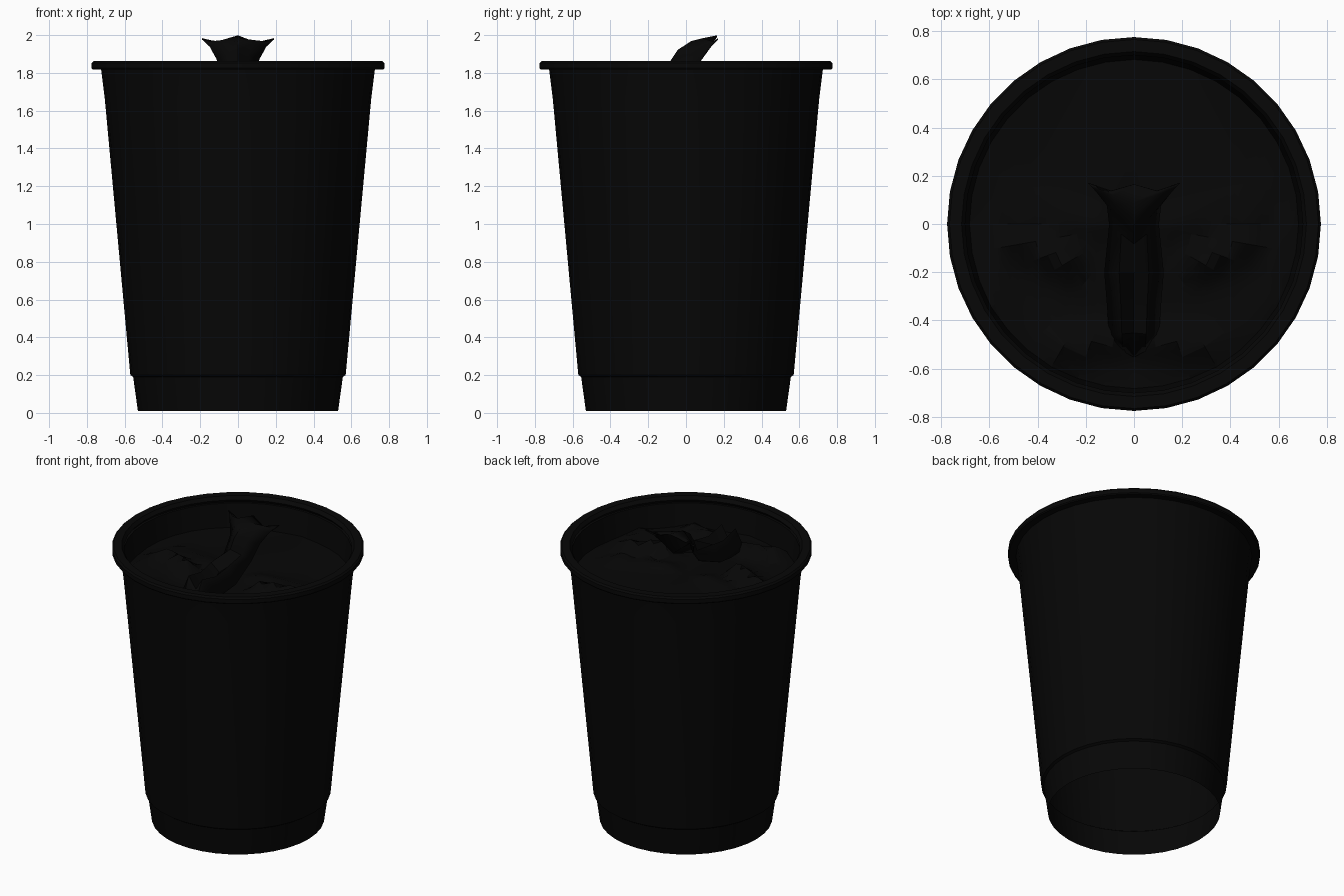
import bpy, bmesh, math

cube = bpy.data.objects.get("Cube")
if cube:
    bpy.data.objects.remove(cube, do_unlink=True)

black = bpy.data.materials.new("matte black")
black.use_nodes = True
black.diffuse_color = (0.002, 0.002, 0.002, 1)
black.node_tree.nodes["Principled BSDF"].inputs["Base Color"].default_value = (0.002, 0.002, 0.002, 1)
SIDES = 36


def finish(name, bm, angle=35, thickness=0):
    bmesh.ops.remove_doubles(bm, verts=bm.verts, dist=0.0005)
    bmesh.ops.recalc_face_normals(bm, faces=bm.faces)
    mesh = bpy.data.meshes.new(name)
    bm.to_mesh(mesh)
    bm.free()
    obj = bpy.data.objects.new(name, mesh)
    bpy.context.collection.objects.link(obj)
    mesh.materials.append(black)
    bpy.ops.object.select_all(action='DESELECT')
    obj.select_set(True)
    bpy.context.view_layer.objects.active = obj
    bpy.ops.object.shade_smooth_by_angle(angle=math.radians(angle))
    if thickness:
        solid = obj.modifiers.new("thickness", 'SOLIDIFY')
        solid.thickness = thickness
        solid.offset = 0


def grid_faces(bm, rows, closed=False):
    for a, b in zip(rows, rows[1:]):
        n = len(a)
        for i in range(n if closed else n - 1):
            j = (i + 1) % n
            bm.faces.new((a[i], a[j], b[j], b[i]))


def ring(bm, r, height):
    out = []
    for i in range(SIDES):
        t = math.tau * i / SIDES
        x, y = r * math.cos(t), r * math.sin(t)
        out.append(bm.verts.new((x, y, height(x, y))))
    return out


def lathe(name, profile):
    bm = bmesh.new()
    rows = [ring(bm, r, lambda x, y, z=z: z) for r, z in profile]
    grid_faces(bm, rows, closed=True)
    finish(name, bm)


# Thin tapered wall, open underneath, with a stepped foot
lathe("cup_wall", [(0.53, 0.01), (0.555, 0.19), (0.57, 0.2), (0.705, 1.66),
                   (0.725, 1.82), (0.7, 1.82), (0.68, 1.64)])

# Flat-sided rolled rim
lathe("rim", [(0.715, 1.82), (0.77, 1.818), (0.775, 1.825), (0.775, 1.852),
              (0.765, 1.863), (0.715, 1.863), (0.7, 1.84), (0.715, 1.82)])

# Sunken crumpled top: creases are raised along mirrored segments
creases = [((0.28, -0.16), (0.47, -0.08), 0.09), ((0.1, -0.48), (0.32, -0.52), 0.08),
           ((0.57, -0.35), (0.57, -0.1), 0.04), ((0.15, 0.0), (0.5, 0.08), 0.03)]


def crumple(x, y):
    z = 1.66 + 0.008 * math.sin(9 * abs(x) + 5 * y)
    x = abs(x)
    for (ax, ay), (bx, by), h in creases:
        dx, dy = bx - ax, by - ay
        t = max(0, min(1, ((x - ax) * dx + (y - ay) * dy) / (dx * dx + dy * dy)))
        d = math.hypot(x - ax - t * dx, y - ay - t * dy)
        z += h * max(0, 1 - d / 0.1)
    return z


bm = bmesh.new()
rows = [ring(bm, 0.69 * i / 20, crumple) for i in range(1, 21)]
grid_faces(bm, rows, closed=True)
bm.faces.new(rows[0])
finish("crumpled_top", bm, 25)

# Folded strip with a central groove, its end curling up into a three-pointed flap
# Each row: y and z of the ridge, half width, y and z of the edge, groove depth
strip = [(-0.55, 1.68, 0.09, -0.5, 1.66, 0), (-0.45, 1.81, 0.1, -0.46, 1.68, 0.08),
         (-0.32, 1.78, 0.11, -0.32, 1.68, 0.09), (-0.2, 1.8, 0.12, -0.2, 1.7, 0.05),
         (-0.08, 1.86, 0.1, 0.0, 1.78, 0), (-0.04, 1.92, 0.11, 0.08, 1.87, 0),
         (0.03, 1.965, 0.15, 0.13, 1.94, 0), (0.09, 1.98, 0.17, 0.15, 1.96, 0),
         (0.165, 1.995, 0.19, 0.17, 1.98, 0)]
bm = bmesh.new()
rows = []
for k, (y, z, w, ey, ez, groove) in enumerate(strip):
    row = []
    for s in (-1, -0.5, 0, 0.5, 1):
        f = abs(s)
        notch = 0.03 if k == len(strip) - 1 and f == 0.5 else 0
        # Grooved rows keep their crest beside the centre line
        drop = f * (ez - z) if not groove else (-groove if f == 0 else (2 * f - 1) * (ez - z))
        row.append(bm.verts.new((s * w, y + (ey - y) * f - notch, z + drop - notch)))
    rows.append(row)
grid_faces(bm, rows)
finish("folded_flap", bm, 40, 0.008)
